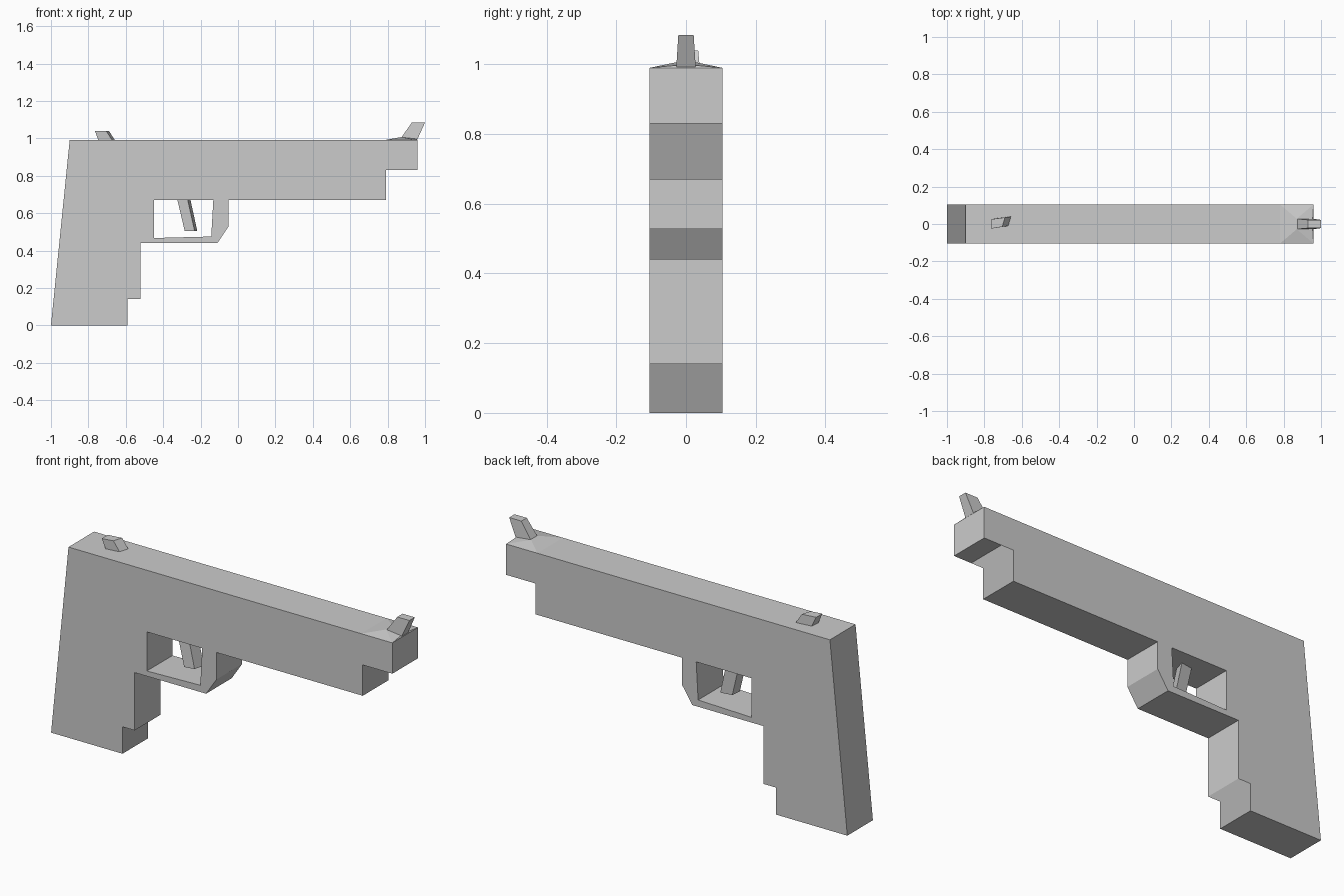
import bpy, bmesh

cube = bpy.data.objects.get("Cube")
if cube:
    bpy.data.objects.remove(cube, do_unlink=True)

# One plain grey for everything
GREY = (0.6, 0.6, 0.6, 1.0)
grey = bpy.data.materials.new("plain_grey")
grey.use_nodes = True
grey.diffuse_color = GREY
grey.node_tree.nodes["Principled BSDF"].inputs["Base Color"].default_value = GREY

HALF = 0.105   # half thickness of the body
TOP = 0.99     # height of the upper deck


def finish(name, bm):
    bmesh.ops.recalc_face_normals(bm, faces=bm.faces)
    mesh = bpy.data.meshes.new(name)
    bm.to_mesh(mesh)
    bm.free()
    mesh.materials.append(grey)
    obj = bpy.data.objects.new(name, mesh)
    bpy.context.collection.objects.link(obj)
    return obj


def skin(bm, ring_a, ring_b):
    """Close two matching rings of points into a solid; returns the cross edges."""
    a = [bm.verts.new(p) for p in ring_a]
    b = [bm.verts.new(p) for p in ring_b]
    n = len(a)
    bm.faces.new(a)
    bm.faces.new(b[::-1])
    for i in range(n):
        j = (i + 1) % n
        bm.faces.new((a[j], a[i], b[i], b[j]))
    return [bm.edges.get((a[i], b[i])) for i in range(n)]


def slab(name, profile, merged=()):
    """Side profile (x, z) given thickness; walls meeting at a merged corner become one face."""
    bm = bmesh.new()
    cross = skin(bm, [(x, -HALF, z) for x, z in profile],
                 [(x, HALF, z) for x, z in profile])
    edges = [cross[i] for i in merged]
    if edges:
        bmesh.ops.dissolve_edges(bm, edges=edges, use_verts=False)
    return finish(name, bm)


def peg(name, low, high, z0, z1):
    """Small leaning block between two four-sided outlines (x, y)."""
    bm = bmesh.new()
    skin(bm, [(x, y, z0) for x, y in low], [(x, y, z1) for x, y in high])
    return finish(name, bm)


# Grip and barrel housing, with chamfered notches at the grip toe and muzzle
slab("grip_and_barrel", [
    (-1, 0), (-0.59, 0), (-0.59, 0.14), (-0.52, 0.14), (-0.52, 0.44),
    (-0.45, 0.44), (-0.45, 0.67), (0.79, 0.67), (0.79, 0.83), (0.86, 0.83),
    (0.96, 0.83), (0.96, TOP), (-0.9, TOP)], merged=(2, 8))

# Trigger guard
slab("trigger_guard", [
    (-0.45, 0.44), (-0.11, 0.44), (-0.05, 0.53), (-0.05, 0.67),
    (-0.132, 0.67), (-0.143, 0.475), (-0.45, 0.467)])

# Trigger
peg("trigger",
    [(-0.285, -0.035), (-0.232, -0.025), (-0.218, 0.03), (-0.28, 0.02)],
    [(-0.325, -0.035), (-0.27, -0.025), (-0.255, 0.03), (-0.32, 0.02)],
    0.505, 0.675)

# Rear sight
peg("rear_sight",
    [(-0.745, -0.02), (-0.67, -0.01), (-0.655, 0.04), (-0.74, 0.03)],
    [(-0.765, -0.025), (-0.705, -0.015), (-0.69, 0.035), (-0.765, 0.025)],
    TOP - 0.005, 1.04)

# Front sight post
peg("front_sight",
    [(0.863, -0.028), (0.957, -0.028), (0.957, 0.028), (0.863, 0.028)],
    [(0.93, -0.022), (1.0, -0.022), (1.0, 0.022), (0.93, 0.022)],
    TOP, 1.085)

# Low ramp rising from the deck to the front sight
bm = bmesh.new()
for side in (-1, 1):
    for x, y, z in ((0.78, HALF, TOP), (0.96, HALF, TOP),
                    (0.87, 0.028, 1.006), (0.955, 0.028, 0.997)):
        bm.verts.new((x, side * y, z))
bmesh.ops.convex_hull(bm, input=bm.verts)
bmesh.ops.dissolve_limit(bm, angle_limit=0.01, verts=bm.verts, edges=bm.edges)
finish("front_sight_ramp", bm)
